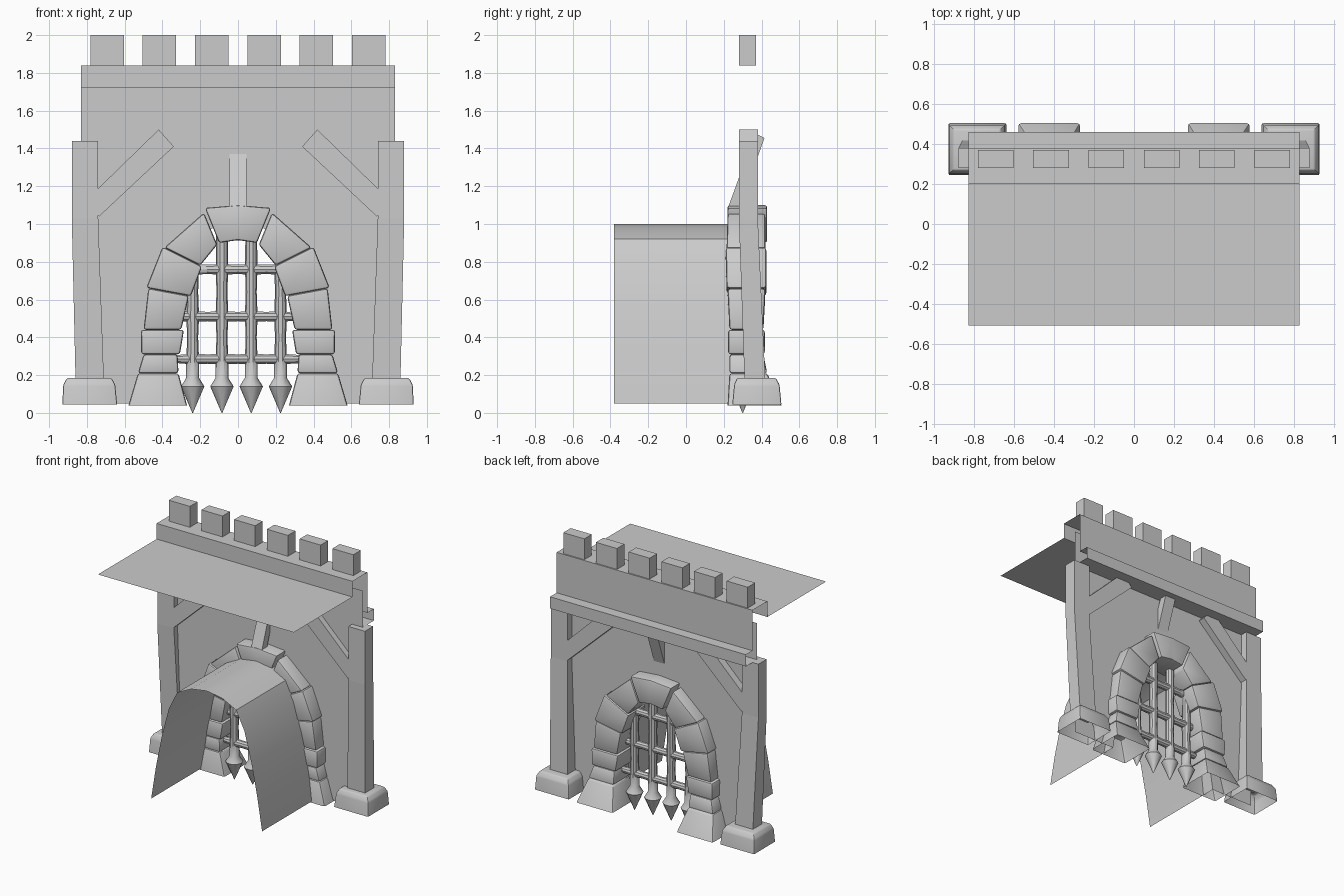
import bpy
import bmesh
import math

cube = bpy.data.objects.get("Cube")
if cube:
    bpy.data.objects.remove(cube, do_unlink=True)

STONE_GREY = (0.6, 0.6, 0.6, 1.0)
mat = bpy.data.materials.new("stone_grey")
mat.use_nodes = True
mat.diffuse_color = STONE_GREY
mat.node_tree.nodes["Principled BSDF"].inputs["Base Color"].default_value = STONE_GREY

WALL_Y = 0.325
HALF = 0.83


def finish(name, bm, bevel=0.0, smooth=False, closed=True):
    if closed:
        bmesh.ops.recalc_face_normals(bm, faces=bm.faces)
    if bevel:
        edges = [e for e in bm.edges if not e.is_boundary]
        bmesh.ops.bevel(bm, geom=edges, offset=bevel, segments=2,
                        profile=0.5, affect='EDGES')
    mesh = bpy.data.meshes.new(name)
    bm.to_mesh(mesh)
    bm.free()
    mesh.materials.append(mat)
    ob = bpy.data.objects.new(name, mesh)
    bpy.context.collection.objects.link(ob)
    if smooth:
        bpy.ops.object.select_all(action='DESELECT')
        ob.select_set(True)
        bpy.context.view_layer.objects.active = ob
        bpy.ops.object.shade_smooth_by_angle(angle=math.radians(35))
    return ob


def loft(name, rings, bottom=True, bevel=0.0, smooth=False):
    """Skin a list of equal-sized point rings and cap the ends."""
    bm = bmesh.new()
    loops = [[bm.verts.new(p) for p in ring] for ring in rings]
    n = len(loops[0])
    for a, b in zip(loops, loops[1:]):
        for i in range(n):
            j = (i + 1) % n
            bm.faces.new((a[i], a[j], b[j], b[i]))
    if bottom:
        bm.faces.new(loops[0][::-1])
    bm.faces.new(loops[-1])
    return finish(name, bm, bevel, smooth)


def rect(x0, x1, y0, y1, z, side=1):
    return [(side * x0, y0, z), (side * x1, y0, z),
            (side * x1, y1, z), (side * x0, y1, z)]


def strip(name, a, b, smooth=False):
    """Open sheet between two matching rows of points."""
    bm = bmesh.new()
    ra = [bm.verts.new(p) for p in a]
    rb = [bm.verts.new(p) for p in b]
    for i in range(len(a) - 1):
        bm.faces.new((ra[i], ra[i + 1], rb[i + 1], rb[i]))
    return finish(name, bm, smooth=smooth)


def rod(name, profile, place, sides=10):
    """Round bar from (radius, position) pairs; place maps u, v, t to a point."""
    rings = []
    for r, t in profile:
        angles = [2 * math.pi * i / sides for i in range(sides)]
        rings.append([place(r * math.cos(a), r * math.sin(a), t) for a in angles])
    return loft(name, rings, smooth=True)


# Wall sheet with the arched opening
half_arch = [(0.47, 0.05), (0.43, 0.3), (0.38, 0.55), (0.32, 0.78),
             (0.25, 0.92), (0.13, 0.98)]
arch = [(-x, z) for x, z in half_arch] + [(0, 1.0)] + half_arch[::-1]
outline = [(-HALF, 0.05)] + arch + [(HALF, 0.05), (HALF, 1.72), (-HALF, 1.72)]
bm = bmesh.new()
bm.faces.new([bm.verts.new((x, WALL_Y, z)) for x, z in outline])
finish("gate_wall", bm, closed=False)

# Passage vault reaching forward from the opening
strip("passage_vault", [(x, -0.38, z) for x, z in arch],
      [(x, WALL_Y, z) for x, z in arch], smooth=True)

# Walkway, parapet and rear ledge as one open-ended profile
profile = [(-0.51, 1.72), (0.2, 1.72), (0.2, 1.84), (0.38, 1.84),
           (0.38, 1.53), (0.46, 1.53), (0.46, 1.44), (WALL_Y, 1.44)]
strip("walkway_parapet", [(-HALF, y, z) for y, z in profile],
      [(HALF, y, z) for y, z in profile])

# Merlons
for i in range(6):
    x = -0.693 + i * 0.277
    loft(f"merlon_{i + 1}", [rect(x - 0.089, x + 0.089, 0.28, 0.37, z)
                             for z in (1.84, 2.0)])

# Keystone prop leaning through the wall
loft("keystone_prop", [
    [(-0.045, 0.22, 1.08), (0.045, 0.22, 1.08),
     (0.045, 0.28, 1.07), (-0.045, 0.28, 1.07)],
    [(-0.045, 0.365, 1.48), (0.045, 0.365, 1.48),
     (0.045, 0.415, 1.455), (-0.045, 0.415, 1.455)]])

# Arch joints: inner x, inner z, outer x, outer z, front y, back y
joints = [(0.27, 0.04, 0.58, 0.04, 0.22, 0.505),
          (0.315, 0.21, 0.53, 0.21, 0.23, 0.43),
          (0.32, 0.31, 0.50, 0.31, 0.23, 0.41),
          (0.30, 0.44, 0.50, 0.44, 0.23, 0.41),
          (0.26, 0.62, 0.475, 0.66, 0.22, 0.42),
          (0.20, 0.78, 0.39, 0.875, 0.215, 0.42),
          (0.11, 0.89, 0.18, 1.06, 0.22, 0.42)]


def joint_ring(j, side, grow=0.0):
    xi, zi, xo, zo, yf, yb = j
    dx, dz = (xo - xi) * grow, (zo - zi) * grow
    xi, zi, xo, zo = xi - dx, zi - dz, xo + dx, zo + dz
    yf, yb = yf - grow * 0.1, yb + grow * 0.1
    return [(side * xi, yf, zi), (side * xo, yf, zo),
            (side * xo, yb, zo), (side * xi, yb, zi)]


for side, label in ((1, "left"), (-1, "right")):
    # Arch stones, every other one slightly prouder
    for k in range(len(joints) - 1):
        grow = (0.0, 0.0, 0.07, 0.0, 0.05, 0.0)[k]
        loft(f"{label}_arch_stone_{k + 1}",
             [joint_ring(joints[k], side, grow),
              joint_ring(joints[k + 1], side, grow)],
             bottom=k > 0, bevel=0.014, smooth=True)

    # Timber post, bent inward and backward toward the foot
    loft(f"{label}_post", [rect(0.71, 0.86, 0.31, 0.42, 0.17, side),
                           rect(0.74, 0.88, 0.28, 0.38, 1.03, side),
                           rect(0.74, 0.88, 0.28, 0.38, 1.44, side)])

    # Post footing, hollow below
    loft(f"{label}_footing", [rect(0.64, 0.93, 0.245, 0.505, 0.045, side),
                              rect(0.65, 0.925, 0.255, 0.495, 0.15, side),
                              rect(0.67, 0.905, 0.27, 0.475, 0.185, side)],
         bottom=False, bevel=0.008, smooth=True)

    # Diagonal brace
    corners = [(0.42, 1.5), (0.34, 1.41), (0.735, 1.04), (0.81, 1.12)]
    loft(f"{label}_brace", [[(side * x, y, z) for x, z in corners]
                            for y in (0.28, 0.38)])

# Crown stone closing the arch
crown = (0.0, 0.915, 0.0, 1.1, 0.22, 0.43)
shoulder = (0.10, 0.90, 0.175, 1.085, 0.22, 0.43)
loft("crown_stone", [joint_ring(shoulder, -1), joint_ring(crown, 1),
                     joint_ring(shoulder, 1)], bevel=0.012, smooth=True)

# Portcullis: spear-tipped uprights
for i, (x, top) in enumerate([(-0.24, 0.98), (-0.085, 1.04),
                              (0.07, 1.04), (0.225, 0.91)]):
    shape = [(0.002, 0.0), (0.062, 0.14), (0.034, 0.185), (0.034, 0.28),
             (0.029, 0.4), (0.034, 0.51), (0.029, 0.64), (0.033, 0.76), (0.03, top)]
    rod(f"portcullis_upright_{i + 1}", shape,
        lambda u, v, t, x=x: (x + u, 0.3 + v, t))

# Portcullis: crossbars thinning at the ends
for i, (z, x0, x1) in enumerate([(0.285, -0.37, 0.39), (0.51, -0.4, 0.35),
                                 (0.76, -0.27, 0.32)]):
    shape = [(0.018, x0), (0.03, -0.24), (0.026, -0.16), (0.03, -0.085),
             (0.026, 0.0), (0.03, 0.07), (0.026, 0.15), (0.03, 0.225), (0.018, x1)]
    rod(f"portcullis_crossbar_{i + 1}", shape,
        lambda u, v, t, z=z: (t, 0.3 + u, z + v))
